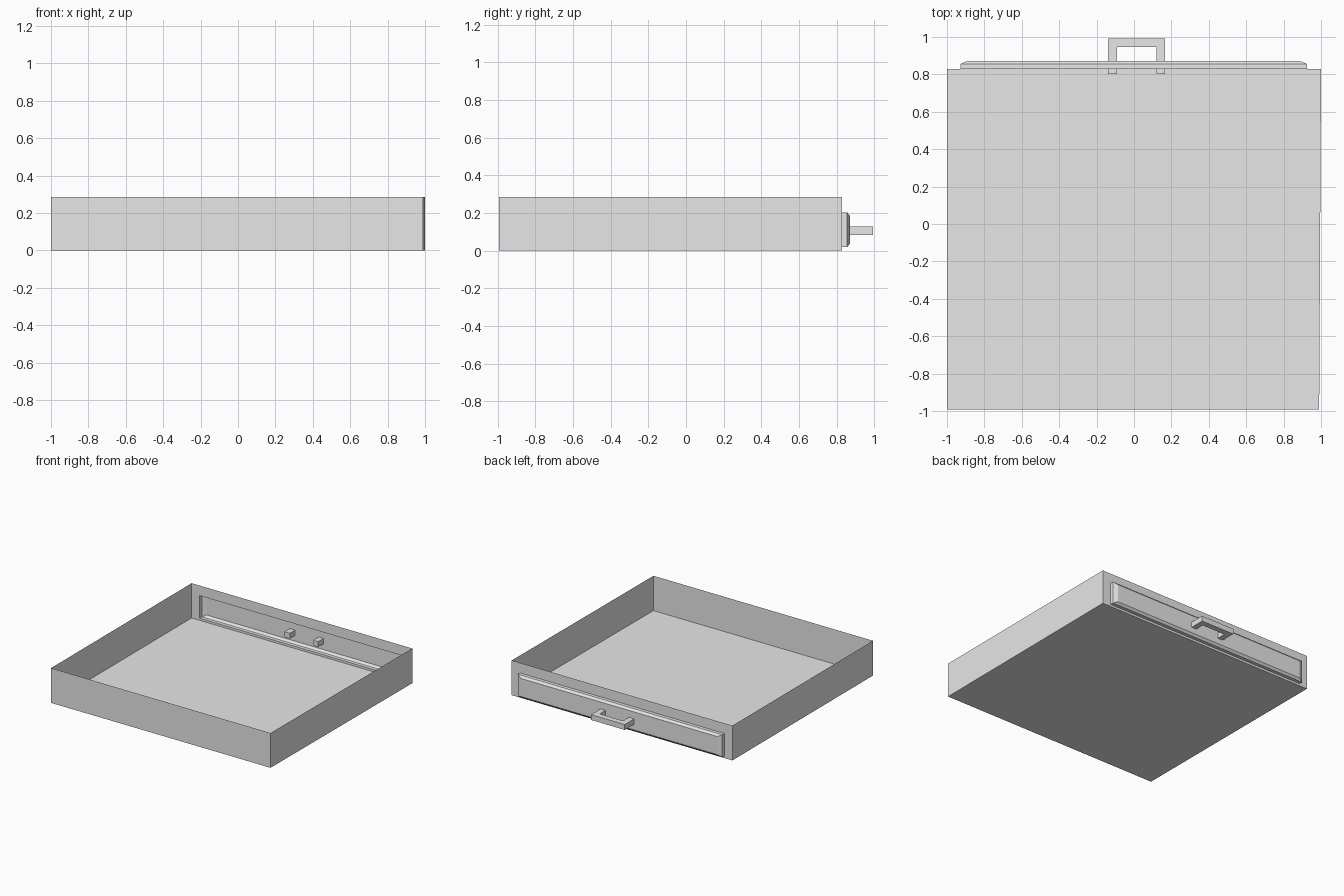
import bpy
import bmesh

cube = bpy.data.objects.get("Cube")
if cube:
    bpy.data.objects.remove(cube, do_unlink=True)

grey = bpy.data.materials.new("plain_grey")
grey.use_nodes = True
colour = (0.8, 0.8, 0.8, 1)
grey.diffuse_color = colour
grey.node_tree.nodes["Principled BSDF"].inputs["Base Color"].default_value = colour


def finish(name, bm):
    bmesh.ops.recalc_face_normals(bm, faces=bm.faces)
    mesh = bpy.data.meshes.new(name)
    bm.to_mesh(mesh)
    bm.free()
    mesh.materials.append(grey)
    obj = bpy.data.objects.new(name, mesh)
    bpy.context.collection.objects.link(obj)
    return obj


def ring(bm, x0, x1, z0, z1, y):
    """Upright rectangle of vertices at depth y."""
    return [bm.verts.new((x, y, z)) for x, z in ((x0, z0), (x1, z0), (x1, z1), (x0, z1))]


def bridge(bm, a, b, sides=range(4)):
    for i in sides:
        j = (i + 1) % 4
        bm.faces.new((a[i], a[j], b[j], b[i]))


# Open tray: thin sheet walls, the right-hand one slightly splayed
HEIGHT, BACK = 0.285, 0.828
bm = bmesh.new()
front = ring(bm, -1, 0.99, 0, HEIGHT, -0.993)
back = ring(bm, -1, 1, 0, HEIGHT, BACK)
bm.faces.new(front)
bridge(bm, front, back, sides=(0, 1, 3))

# Chamfered panel pushed out of the back wall, hollow on the inside
outline = ring(bm, -0.928, 0.924, 0.018, 0.202, BACK)
edge = ring(bm, -0.928, 0.924, 0.018, 0.202, 0.856)
face = ring(bm, -0.893, 0.889, 0.036, 0.184, 0.871)
for a, b in ((back, outline), (outline, edge), (edge, face)):
    bridge(bm, a, b)
bm.faces.new(face)
finish("drawer_tray", bm)

# U-shaped pull handle whose legs pass through the panel
profile = [(-0.14, 0.803), (-0.14, 0.993), (0.165, 0.993), (0.165, 0.803),
           (0.12, 0.803), (0.12, 0.946), (-0.092, 0.946), (-0.092, 0.803)]
bm = bmesh.new()
base = bm.faces.new([bm.verts.new((x, y, 0.083)) for x, y in profile])
top = bmesh.ops.extrude_face_region(bm, geom=[base], use_keep_orig=True)["geom"]
bmesh.ops.translate(bm, vec=(0, 0, 0.044),
                    verts=[v for v in top if isinstance(v, bmesh.types.BMVert)])
finish("pull_handle", bm)
